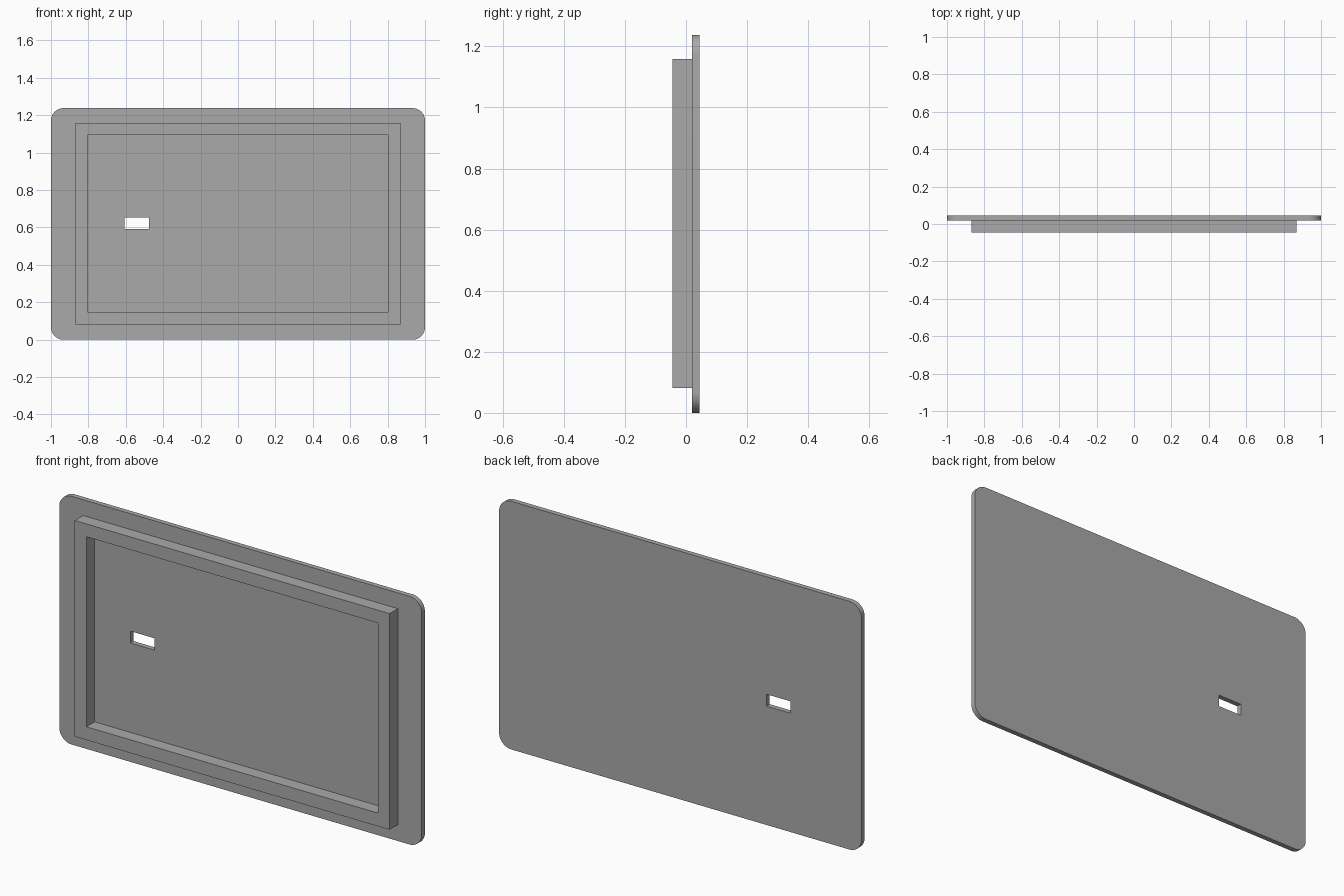
import bpy
import bmesh
from math import pi, sin, cos, radians

cube = bpy.data.objects.get("Cube")
if cube:
    bpy.data.objects.remove(cube, do_unlink=True)

grey = bpy.data.materials.new("plain grey")
grey.use_nodes = True
colour = (0.4, 0.4, 0.4, 1)
grey.diffuse_color = colour
grey.node_tree.nodes["Principled BSDF"].inputs["Base Color"].default_value = colour


def rectangle(x0, x1, z0, z1, radius=0, steps=12):
    """Outline of a rectangle, with rounded corners if a radius is given."""
    if not radius:
        return [(x0, z0), (x1, z0), (x1, z1), (x0, z1)]
    centres = rectangle(x0 + radius, x1 - radius, z0 + radius, z1 - radius)
    points = []
    for corner, (cx, cz) in enumerate(centres):
        for i in range(steps + 1):
            a = pi + (corner + i / steps) * pi / 2
            points.append((cx + radius * cos(a), cz + radius * sin(a)))
    return points


def slab(name, outlines, y0, y1):
    """Solid slab between two depths; inner outlines become holes."""
    curve = bpy.data.curves.new(name + "_profile", "CURVE")
    curve.dimensions = "2D"
    curve.fill_mode = "BOTH"
    curve.extrude = (y1 - y0) / 2
    for outline in outlines:
        spline = curve.splines.new("POLY")
        spline.points.add(len(outline) - 1)
        for point, (x, z) in zip(spline.points, outline):
            point.co = (x, z, 0, 1)
        spline.use_cyclic_u = True
    profile = bpy.data.objects.new(name + "_profile", curve)
    bpy.context.collection.objects.link(profile)
    bpy.context.view_layer.update()
    graph = bpy.context.evaluated_depsgraph_get()
    mesh = bpy.data.meshes.new_from_object(profile.evaluated_get(graph))
    bpy.data.objects.remove(profile, do_unlink=True)

    # Weld the caps to the sides
    bm = bmesh.new()
    bm.from_mesh(mesh)
    bmesh.ops.remove_doubles(bm, verts=bm.verts, dist=0.0001)
    bmesh.ops.recalc_face_normals(bm, faces=bm.faces)
    bm.to_mesh(mesh)
    bm.free()

    mesh.materials.clear()
    mesh.materials.append(grey)
    obj = bpy.data.objects.new(name, mesh)
    bpy.context.collection.objects.link(obj)
    obj.rotation_euler.x = pi / 2
    obj.location.y = (y0 + y1) / 2
    bpy.ops.object.select_all(action="DESELECT")
    obj.select_set(True)
    bpy.context.view_layer.objects.active = obj
    bpy.ops.object.shade_smooth_by_angle(angle=radians(30))
    return obj


# Rounded back plate with a small slot through it
slab("back_plate", [rectangle(-1, 1, 0, 1.238, 0.067),
                    rectangle(-0.608, -0.475, 0.593, 0.652)], 0.02, 0.045)

# Raised rectangular rim on the front
slab("front_rim", [rectangle(-0.87, 0.868, 0.081, 1.159),
                   rectangle(-0.805, 0.803, 0.147, 1.095)], -0.045, 0.02)
